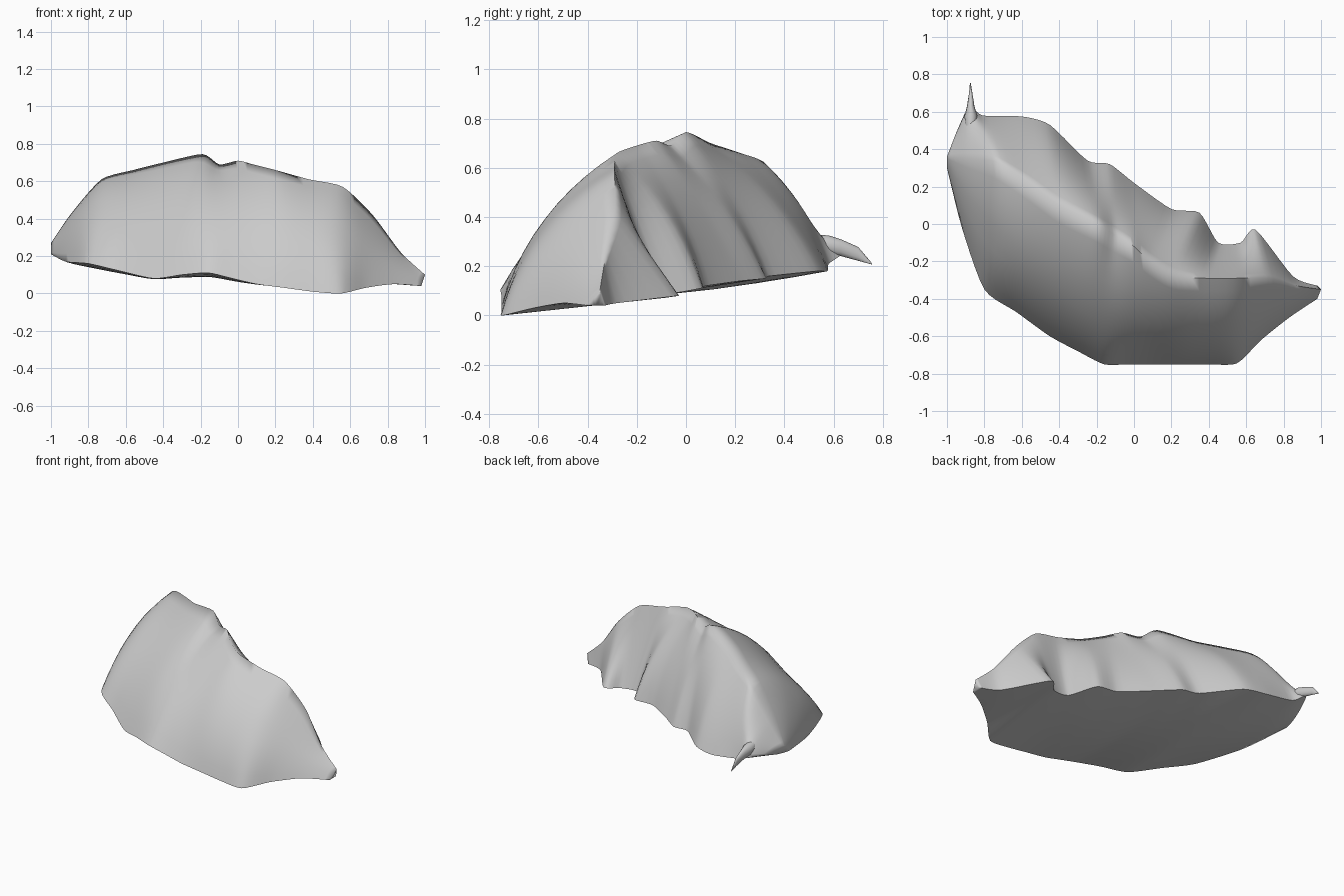
import bpy, bmesh, math
from mathutils import Vector

if "Cube" in bpy.data.objects:
    bpy.data.objects.remove(bpy.data.objects["Cube"])

# Guide rails from the right tip to the left end: front lip, crest, pleated back lip
FRONT = [(.98, -.4, .04), (.83, -.5, .05), (.68, -.62, .03), (.55, -.745, 0), (.4, -.75, .01),
         (.25, -.75, .03), (.1, -.75, .05), (-.03, -.75, .08), (-.16, -.75, .11), (-.3, -.68, .1),
         (-.45, -.6, .08), (-.63, -.47, .12), (-.8, -.35, .16), (-.92, -.02, .17), (-1, .3, .21)]
CREST = [(1, -.35, .1), (.87, -.33, .22), (.72, -.29, .42), (.56, -.29, .57), (.38, -.29, .61),
         (.2, -.28, .66), (.08, -.2, .69), (0, -.12, .71), (-.1, -.06, .69), (-.19, 0, .745),
         (-.4, .1, .7), (-.56, .22, .66), (-.73, .33, .61), (-.89, .35, .43), (-1, .36, .27)]
BACK = [(.98, -.33, .04), (.85, -.28, .05), (.65, -.03, .08), (.57, -.1, .07), (.45, -.1, .08),
        (.35, .06, .11), (.2, .08, .12), (0, .22, .14), (-.13, .32, .15), (-.25, .34, .16),
        (-.45, .53, .18), (-.6, .575, .18), (-.81, .58, .21), (-.88, .63, .25), (-.95, .49, .24)]
FRONT_BULGE = [0, .02, .05, .075, .08, .08, .08, .085, .09, .1, .1, .1, .1, .06, .01]
BACK_BULGE = [0, 0, 0, 0, 0, .04, .04, .02, .03, .03, .04, .03, .03, .01, .01]


def smooth_rail(points, steps=5, tension=.35):
    """Cardinal spline through the points."""
    p = [Vector(q if isinstance(q, tuple) else (q, 0, 0)) for q in points]
    out = []
    for i in range(len(p) - 1):
        a, b = p[i], p[i + 1]
        ta = (b - p[max(i - 1, 0)]) * tension
        tb = (p[min(i + 2, len(p) - 1)] - a) * tension
        for s in range(steps):
            t = s / steps
            out.append(a * (2*t**3 - 3*t**2 + 1) + ta * (t**3 - 2*t**2 + t)
                       + b * (3*t**2 - 2*t**3) + tb * (t**3 - t**2))
    return out + [p[-1]]


def wall(low, high, bulge, n=10):
    """Bowed profile from a lip up to the crest."""
    d = high - low
    h = Vector((d.x, d.y, 0))
    normal = Vector((0, 0, h.length)) - h.normalized() * d.z
    mid = (low + high) / 2 + normal.normalized() * bulge * 2
    return [low * (1 - t)**2 + mid * 2 * t * (1 - t) + high * t * t
            for t in (i / n for i in range(n + 1))]


def loft(name, rings, angle):
    """Skin closed rings, cap both ends and shade smooth."""
    bm = bmesh.new()
    rows = [[bm.verts.new(p) for p in ring] for ring in rings]
    n = len(rows[0])
    for a, b in zip(rows, rows[1:]):
        for j in range(n):
            k = (j + 1) % n
            bm.faces.new((a[j], a[k], b[k], b[j]))
    bm.faces.new(rows[0])
    bm.faces.new(rows[-1])
    bmesh.ops.recalc_face_normals(bm, faces=bm.faces)
    me = bpy.data.meshes.new(name)
    bm.to_mesh(me)
    bm.free()
    ob = bpy.data.objects.new(name, me)
    bpy.context.collection.objects.link(ob)
    bpy.ops.object.select_all(action='DESELECT')
    bpy.context.view_layer.objects.active = ob
    ob.select_set(True)
    bpy.ops.object.shade_smooth_by_angle(angle=math.radians(angle))


# Dumpling wrapper: smooth front, pleated back, slightly sagging base
rings = []
rails = [smooth_rail(r) for r in (FRONT, CREST, BACK, FRONT_BULGE, BACK_BULGE)]
for f, c, b, fb, bb in zip(*rails):
    ring = wall(f, c, fb.x)[:-1] + wall(b, c, bb.x)[::-1]
    sag = .04 * min(1, max(0, (.5 - f.x) / .5)) * min(1, (b - f).length / .8)
    for i in range(1, 8):
        t = i / 8
        p = b.lerp(f, t)
        p.z = max(0, p.z - sag * math.sin(math.pi * t))
        ring.append(p)
    rings.append(ring)

# Even out the front face along its length, most strongly at mid height
for j in range(1, 10):
    for _ in range(2 * min(j, 10 - j)):
        row = [r[j] for r in rings]
        for i in range(1, len(rings) - 1):
            rings[i][j] = (row[i - 1] + row[i] * 2 + row[i + 1]) / 4
loft("dumpling_wrapper", rings, 85)

# Pinched dough tail at the back left corner
tail = [((-.87, .5, .3), .03, .03), ((-.872, .58, .285), .034, .04),
        ((-.873, .63, .275), .02, .034), ((-.873, .7, .25), .009, .028),
        ((-.875, .755, .21), .002, .003)]
loft("dough_tail", [[Vector(c) + Vector((w * math.cos(a), 0, h * math.sin(a)))
                     for a in (math.tau * i / 12 for i in range(12))] for c, w, h in tail], 65)
